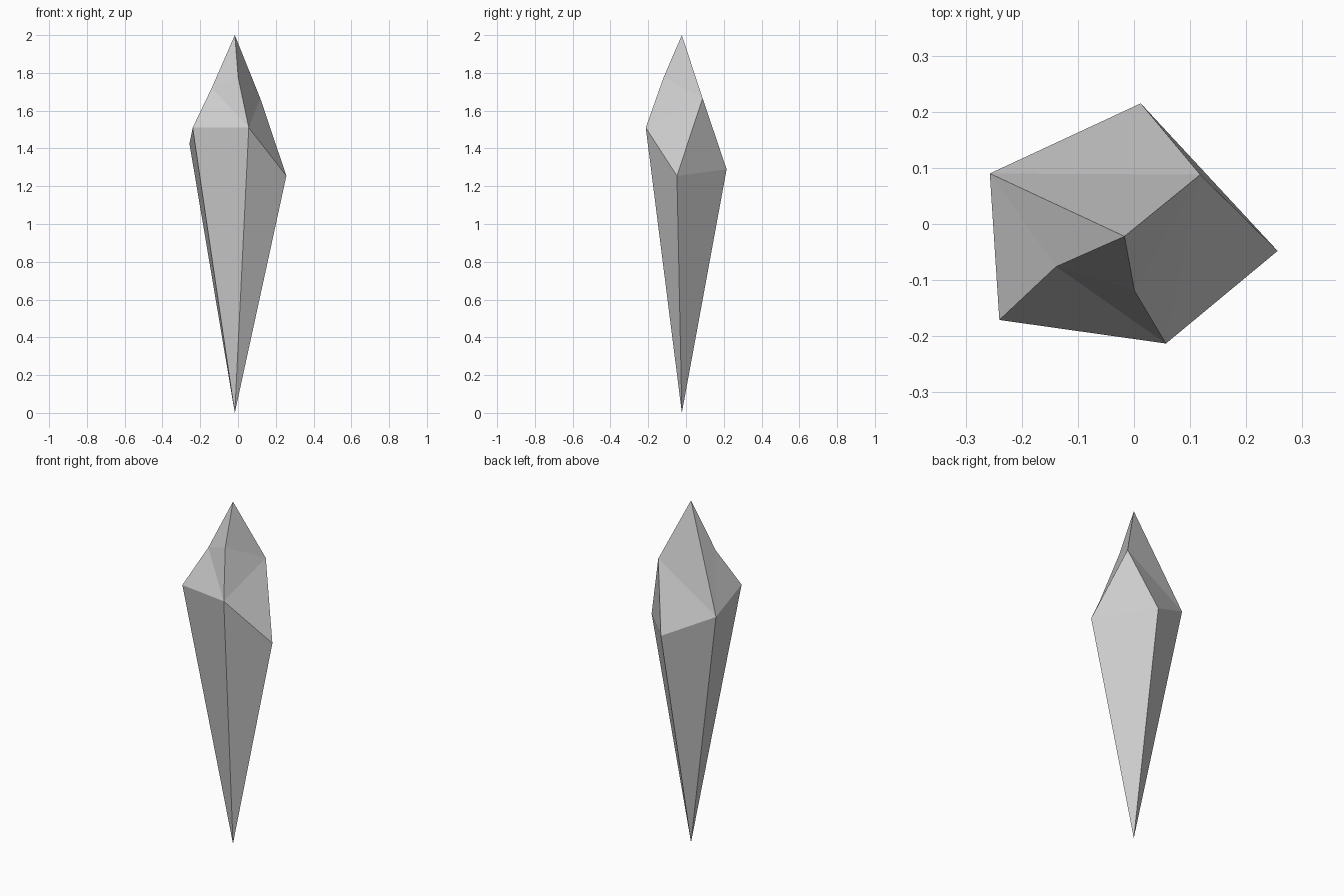
import bpy, bmesh

if "Cube" in bpy.data.objects:
    bpy.data.objects.remove(bpy.data.objects["Cube"])

bm = bmesh.new()

# Crystal tips, five-sided girdle and upper facet corners
top = bm.verts.new((-0.017, -0.022, 2.0))
tip = bm.verts.new((-0.017, -0.022, 0.0))
girdle = [bm.verts.new(p) for p in (
    (-0.24, -0.171, 1.51), (0.057, -0.213, 1.51), (0.256, -0.048, 1.255),
    (0.012, 0.215, 1.29), (-0.257, 0.09, 1.425))]
e, d, c, b, a = girdle
f = bm.verts.new((0.118, 0.088, 1.665))
g = bm.verts.new((-0.139, -0.076, 1.72))
h = bm.verts.new((0.001, -0.119, 1.775))

# Long lower facets
for i in range(5):
    bm.faces.new((tip, girdle[(i + 1) % 5], girdle[i]))

# Irregular crown facets
for tri in ((top, f, a), (f, b, a), (f, c, b), (f, d, c), (f, h, d),
            (top, h, f), (top, g, h), (h, g, d), (g, e, d),
            (g, a, e), (top, a, g)):
    bm.faces.new(tri)
bmesh.ops.recalc_face_normals(bm, faces=bm.faces)

mesh = bpy.data.meshes.new("crystal_shard")
bm.to_mesh(mesh)
bm.free()
bpy.context.collection.objects.link(bpy.data.objects.new("crystal_shard", mesh))
